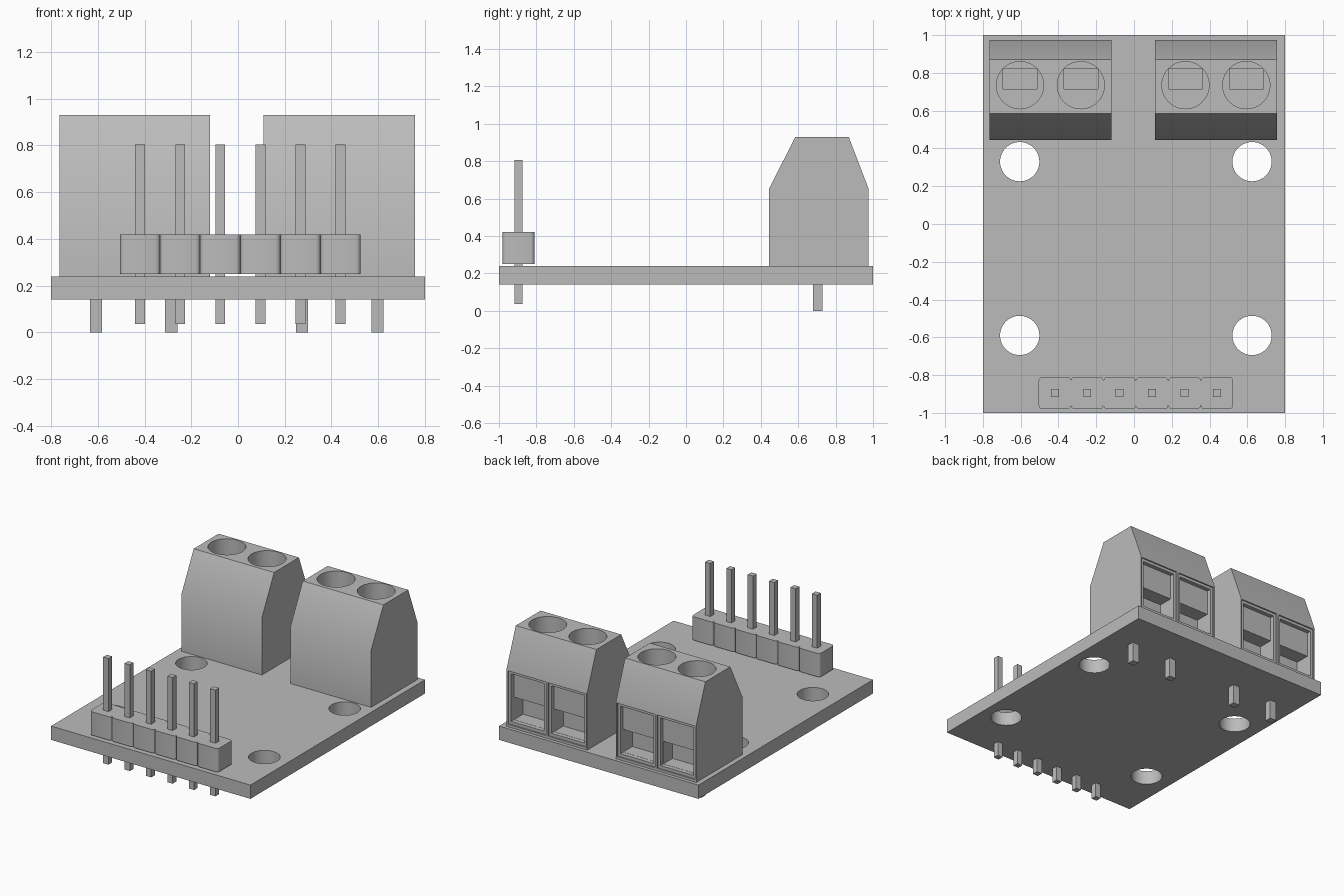
import bpy
import bmesh
from mathutils import Matrix, Vector

default = bpy.data.objects.get("Cube")
if default:
    bpy.data.objects.remove(default, do_unlink=True)

grey = bpy.data.materials.new("plain grey")
grey.use_nodes = True
COLOUR = (0.5, 0.5, 0.5, 1)
grey.diffuse_color = COLOUR
grey.node_tree.nodes["Principled BSDF"].inputs["Base Color"].default_value = COLOUR


def finish(name, bm):
    bmesh.ops.recalc_face_normals(bm, faces=bm.faces)
    mesh = bpy.data.meshes.new(name)
    bm.to_mesh(mesh)
    bm.free()
    mesh.materials.append(grey)
    obj = bpy.data.objects.new(name, mesh)
    bpy.context.collection.objects.link(obj)
    return obj


def box(name, low, high, round_corners=0):
    low, high = Vector(low), Vector(high)
    bm = bmesh.new()
    bmesh.ops.create_cube(bm, size=1, matrix=Matrix.Translation((low + high) / 2)
                          @ Matrix.Diagonal((high - low).to_4d()))
    if round_corners:
        upright = [e for e in bm.edges
                   if abs(e.verts[0].co.z - e.verts[1].co.z) > 0.01]
        bmesh.ops.bevel(bm, geom=upright, offset=round_corners, segments=3,
                        profile=0.5, affect='EDGES')
    return finish(name, bm)


def cylinder(name, x, y, low, high, radius):
    bm = bmesh.new()
    bmesh.ops.create_cone(bm, cap_ends=True, segments=48, radius1=radius,
                          radius2=radius, depth=high - low,
                          matrix=Matrix.Translation((x, y, (low + high) / 2)))
    return finish(name, bm)


def activate(obj):
    bpy.ops.object.select_all(action='DESELECT')
    obj.select_set(True)
    bpy.context.view_layer.objects.active = obj


def cut(obj, cutter):
    activate(obj)
    mod = obj.modifiers.new("cut", 'BOOLEAN')
    mod.operation, mod.solver, mod.object = 'DIFFERENCE', 'EXACT', cutter
    bpy.ops.object.modifier_apply(modifier=mod.name)
    bpy.data.objects.remove(cutter, do_unlink=True)


def smooth(obj):
    activate(obj)
    bpy.ops.object.shade_smooth_by_angle(angle=0.524)


# Circuit board with four mounting holes
board = box("board", (-0.8, -1, 0.14), (0.8, 1, 0.24))
for x in (-0.605, 0.625):
    for y in (-0.59, 0.33):
        cut(board, cylinder("hole_cutter", x, y, 0, 0.4, 0.104))
smooth(board)

# Two-way screw terminals
PROFILE = [(0.445, 0.24), (0.445, 0.655), (0.585, 0.93),
           (0.87, 0.93), (0.975, 0.655), (0.975, 0.24)]


def terminal(side, x0, x1):
    bm = bmesh.new()
    face = bm.faces.new([bm.verts.new((x0, y, z)) for y, z in PROFILE])
    swept = bmesh.ops.extrude_face_region(bm, geom=[face])["geom"]
    bmesh.ops.translate(bm, vec=(x1 - x0, 0, 0),
                        verts=[v for v in swept if isinstance(v, bmesh.types.BMVert)])
    block = finish(side + "_terminal_block", bm)
    middle = (x0 + x1) / 2
    for way, x in enumerate((middle - 0.161, middle + 0.161)):
        # Screw well with a slot across its floor
        cut(block, cylinder("well_cutter", x, 0.735, 0.6, 1.1, 0.125))
        cut(block, box("slot_cutter", (x - 0.09, 0.715, 0.57), (x + 0.09, 0.82, 0.7)))
        # Stepped wire opening: rim, clamp plate recess, deep lower pocket
        for half, y, low, high in ((0.152, 0.965, 0.258, 0.645),
                                   (0.132, 0.935, 0.28, 0.625),
                                   (0.131, 0.83, 0.281, 0.445)):
            cut(block, box("opening_cutter", (x - half, y, low), (x + half, 1.1, high)))
        # Solder leg
        leg = x + (-0.004 if side == "right" else 0.002)
        box(f"{side}_terminal_leg_{way + 1}", (leg - 0.026, 0.68, 0),
            (leg + 0.026, 0.73, 0.15))
    smooth(block)


terminal("right", -0.765, -0.12)
terminal("left", 0.11, 0.757)

# Six-way pin header
PITCH = 0.1716
for i in range(6):
    x = -0.419 + PITCH * i
    housing = box(f"header_housing_{i + 1}", (x - PITCH / 2, -0.98, 0.25),
                  (x + PITCH / 2, -0.81, 0.42), 0.02)
    smooth(housing)
    box(f"header_pin_{i + 1}", (x - 0.021, -0.916, 0.035), (x + 0.021, -0.874, 0.805))
